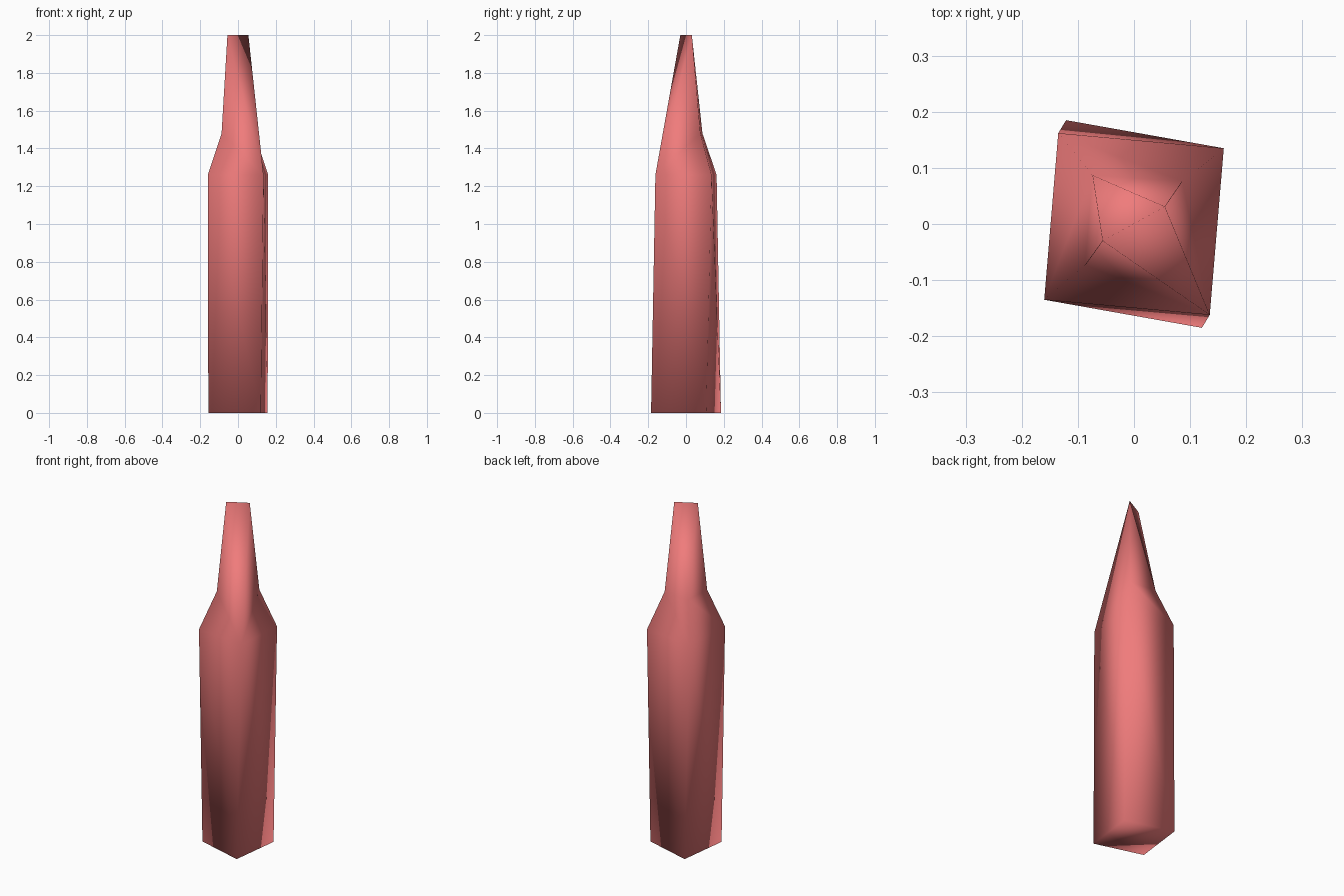
import bpy, bmesh

if "Cube" in bpy.data.objects:
    bpy.data.objects.remove(bpy.data.objects["Cube"])

bm = bmesh.new()


def ring(points, z):
    return [bm.verts.new((x, y, z)) for x, y in points]


def mirrored(points):
    # each section has half-turn symmetry
    return points + [(-x, -y) for x, y in points]


# slightly twisted four-sided shaft (corners run clockwise from back left)
base = ring(mirrored([(-0.121, 0.185), (0.157, 0.107)]), 0.0)
waist = ring(mirrored([(-0.135, 0.162), (0.160, 0.135)]), 1.26)

# shoulder has only three corners: the front right one runs straight to the tip
e, f, g = ring([(-0.074, 0.087), (0.086, 0.076), (-0.087, -0.073)], 1.48)

# chisel edge at the tip
t1, t2 = ring([(0.055, 0.031), (-0.056, -0.030)], 2.0)

# underside and shaft sides
bm.faces.new(base)
for i in range(4):
    j = (i + 1) % 4
    bm.faces.new((base[i], base[j], waist[j], waist[i]))

# shoulder and tapering tip
a, b, c, d = waist
for face in [(a, b, f, e), (d, a, e, g), (b, c, t1, f), (c, d, g, t2),
             (e, f, t1), (e, t2, g), (e, t1, t2), (c, t2, t1)]:
    bm.faces.new(face)

bmesh.ops.recalc_face_normals(bm, faces=bm.faces)
for face in bm.faces:
    face.smooth = True

mesh = bpy.data.meshes.new("spike")
bm.to_mesh(mesh)
bm.free()
spike = bpy.data.objects.new("spike", mesh)
bpy.context.collection.objects.link(spike)

# coral red colour
red = bpy.data.materials.new("coral_red")
red.diffuse_color = (0.87, 0.2, 0.2, 1.0)
red.use_nodes = True
red.node_tree.nodes["Principled BSDF"].inputs["Base Color"].default_value = red.diffuse_color
mesh.materials.append(red)
